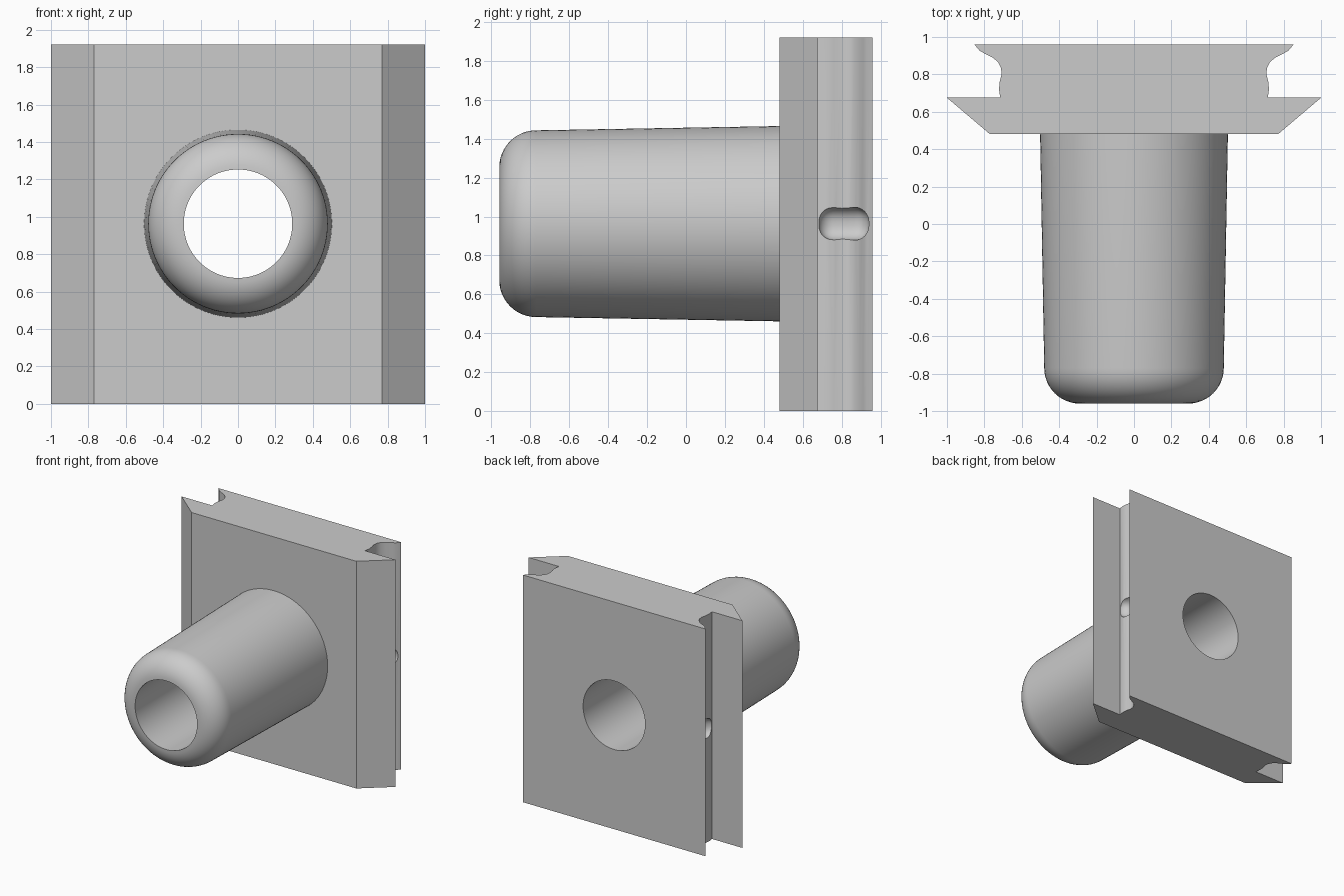
import bpy, bmesh, math
from mathutils import Matrix

cube = bpy.data.objects.get("Cube")
if cube:
    bpy.data.objects.remove(cube, do_unlink=True)

HEIGHT, MID = 1.92, 0.963
FRONT, BACK, NOSE = 0.48, 0.96, -0.96
BORE, SEGMENTS = 0.29, 96

grey = bpy.data.materials.new("grey")
grey.use_nodes = True
colour = (0.6, 0.6, 0.6, 1)
grey.diffuse_color = colour
grey.node_tree.nodes["Principled BSDF"].inputs["Base Color"].default_value = colour


def finish(name, bm):
    """Turn a bmesh into a named grey object."""
    bmesh.ops.recalc_face_normals(bm, faces=bm.faces)
    mesh = bpy.data.meshes.new(name)
    bm.to_mesh(mesh)
    bm.free()
    mesh.materials.append(grey)
    obj = bpy.data.objects.new(name, mesh)
    bpy.context.collection.objects.link(obj)
    return obj


def activate(obj):
    bpy.ops.object.select_all(action="DESELECT")
    obj.select_set(True)
    bpy.context.view_layer.objects.active = obj


def cut(target, cutter):
    """Subtract the cutter from the target and discard it."""
    cutter.hide_render = True
    mod = target.modifiers.new("cut", "BOOLEAN")
    mod.operation, mod.solver, mod.object = "DIFFERENCE", "EXACT", cutter
    activate(target)
    bpy.ops.object.modifier_apply(modifier=mod.name)
    bpy.data.objects.remove(cutter, do_unlink=True)


def smooth(obj, angle):
    activate(obj)
    bpy.ops.object.shade_smooth_by_angle(angle=math.radians(angle))


# Mounting plate: half outline with chamfer and scooped side groove, mirrored
half = [(0.77, FRONT), (1, 0.675), (0.715, 0.675), (0.722, 0.72), (0.718, 0.76),
        (0.708, 0.80), (0.711, 0.835), (0.727, 0.865), (0.755, 0.89),
        (0.80, 0.912), (0.827, 0.928), (0.853, BACK)]
outline = half + [(-x, y) for x, y in reversed(half)]
bm = bmesh.new()
base = bm.faces.new([bm.verts.new((x, y, 0)) for x, y in outline])
top = bmesh.ops.extrude_face_region(bm, geom=[base])
bmesh.ops.translate(bm, vec=(0, 0, HEIGHT),
                    verts=[v for v in top["geom"] if isinstance(v, bmesh.types.BMVert)])
plate = finish("mounting_plate", bm)

# Bore through the plate
bm = bmesh.new()
bmesh.ops.create_cone(bm, cap_ends=True, segments=SEGMENTS, radius1=BORE,
                      radius2=BORE, depth=1,
                      matrix=Matrix.Translation((0, 0.75, MID)) @ Matrix.Rotation(math.pi / 2, 4, "X"))
cut(plate, finish("bore_cutter", bm))

# Rounded detent pocket in each side groove
for side in (-1, 1):
    bm = bmesh.new()
    bmesh.ops.create_cube(bm, size=1, matrix=Matrix.Translation((side * 0.83, 0.81, MID))
                          @ Matrix.Diagonal((0.34, 0.26, 0.17, 1)))
    bmesh.ops.bevel(bm, geom=bm.edges[:], offset=0.075, segments=6,
                    profile=0.5, affect="EDGES")
    cut(plate, finish("detent_cutter", bm))
smooth(plate, 32)

# Hollow tapered spigot with a rounded nose, turned about the y axis
fillet = 0.19
profile = [(BORE, FRONT), (BORE, NOSE)]
for i in range(1, 13):
    a = math.pi / 2 * i / 12
    profile.append((BORE + fillet * math.sin(a), NOSE + fillet * (1 - math.cos(a))))
profile.append((0.502, FRONT))
bm = bmesh.new()
verts = [bm.verts.new((r, y, MID)) for r, y in profile]
edges = [bm.edges.new(pair) for pair in zip(verts, verts[1:])]
bmesh.ops.spin(bm, geom=verts + edges, cent=(0, 0, MID), axis=(0, 1, 0),
               angle=math.tau, steps=SEGMENTS, use_merge=True)
bmesh.ops.remove_doubles(bm, verts=bm.verts, dist=0.0001)
spigot = finish("tapered_spigot", bm)
smooth(spigot, 40)
